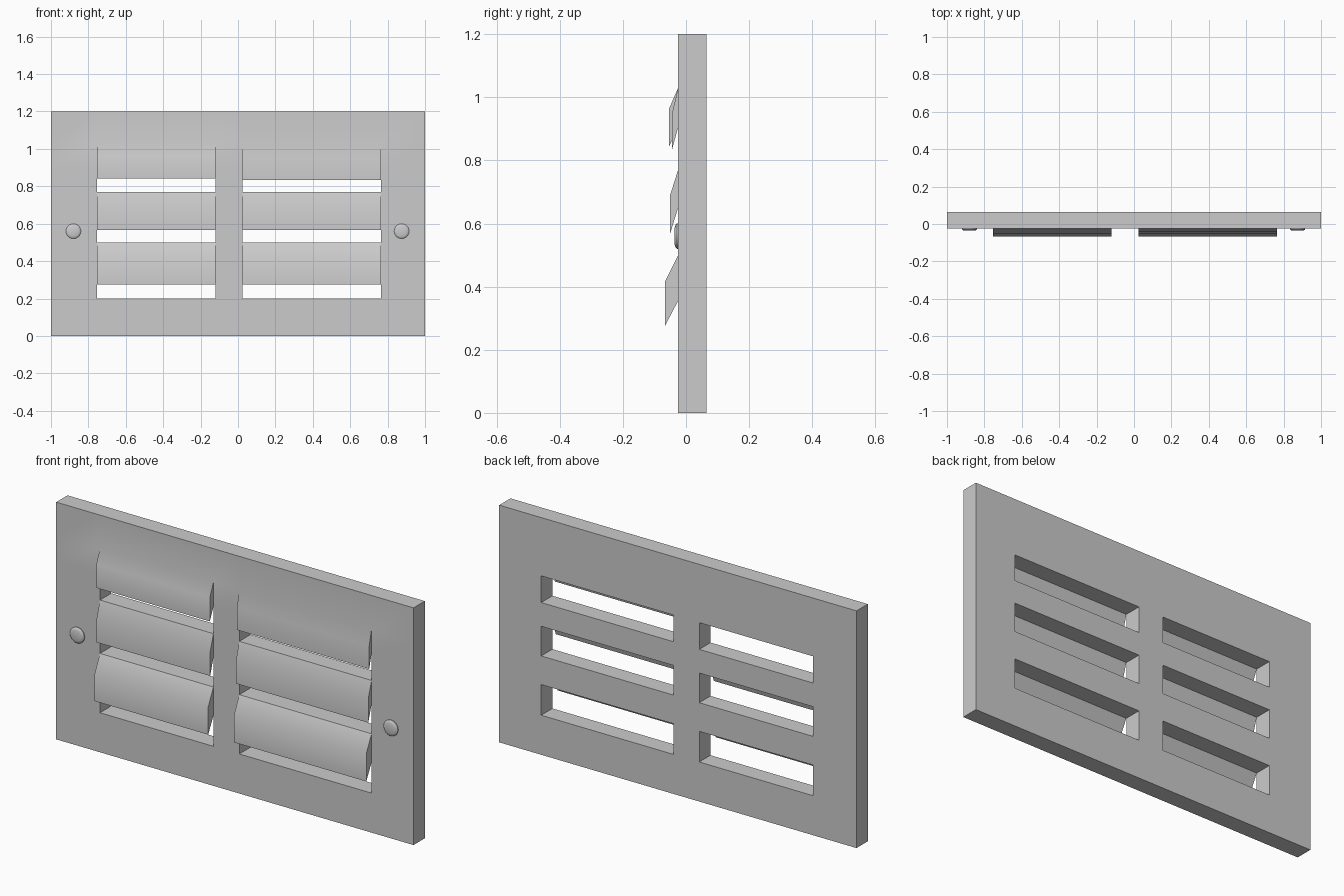
import bpy, bmesh, math

if "Cube" in bpy.data.objects:
    bpy.data.objects.remove(bpy.data.objects["Cube"])

FRONT, BACK = -0.025, 0.065
XS = [-1, -0.755, -0.12, 0.025, 0.765, 1]
ZS = [0, 0.2, 0.355, 0.5, 0.65, 0.77, 0.905, 1.03, 1.2]
COLS = (1, 3)            # columns holding louvers
SLOTS = (1, 3, 5)        # rows that are open slots (a louver sits above each)
# louver profiles: row -> (front y, upper crease z, lower lip z)
LOUVERS = {2: (-0.067, 0.415, 0.275), 4: (-0.051, 0.688, 0.566), 6: (-0.054, 0.963, 0.843)}


def finish(name, bm):
    bmesh.ops.remove_doubles(bm, verts=bm.verts, dist=0.0005)
    bmesh.ops.recalc_face_normals(bm, faces=bm.faces)
    mesh = bpy.data.meshes.new(name)
    bm.to_mesh(mesh)
    bm.free()
    ob = bpy.data.objects.new(name, mesh)
    bpy.context.collection.objects.link(ob)
    bpy.context.view_layer.objects.active = ob
    ob.select_set(True)
    bpy.ops.object.shade_smooth_by_angle(angle=math.radians(30))
    ob.select_set(False)
    return ob


# vent plate with slots and pressed louvers
bm = bmesh.new()


def face(*pts):
    bm.faces.new([bm.verts.new(p) for p in pts])


def strip(a, b, horizontal):
    """Side wall joining front and back along a-b (x, z points)."""
    face((a[0], FRONT, a[1]), (b[0], FRONT, b[1]), (b[0], BACK, b[1]), (a[0], BACK, a[1]))


def louver(x0, x1, z0, z1, y, zc, zl):
    profile = [(FRONT, z1), (y, zc), (y, zl), (FRONT, z0)]
    for (ya, za), (yb, zb) in zip(profile, profile[1:]):
        face((x0, ya, za), (x1, ya, za), (x1, yb, zb), (x0, yb, zb))
    for x in (x0, x1):
        face(*[(x, py, pz) for py, pz in profile])


def is_solid(i, j):
    inside = 0 <= i < len(XS) - 1 and 0 <= j < len(ZS) - 1
    return inside and not (i in COLS and j in SLOTS)


for i in range(len(XS) - 1):
    for j in range(len(ZS) - 1):
        if not is_solid(i, j):
            continue
        x0, x1, z0, z1 = XS[i], XS[i + 1], ZS[j], ZS[j + 1]
        face((x0, BACK, z0), (x1, BACK, z0), (x1, BACK, z1), (x0, BACK, z1))
        if i in COLS and j in LOUVERS:
            y, zc, zl = LOUVERS[j]
            if i == 3 and j == 6:          # top right louver is slightly shallower
                y, zc, zl = -0.044, 0.95, 0.835
            louver(x0, x1, z0, z1, y, zc, zl)
        else:
            face((x0, FRONT, z0), (x1, FRONT, z0), (x1, FRONT, z1), (x0, FRONT, z1))
        for di, dj, a, b in ((-1, 0, (x0, z0), (x0, z1)), (1, 0, (x1, z0), (x1, z1)),
                             (0, -1, (x0, z0), (x1, z0)), (0, 1, (x0, z1), (x1, z1))):
            if not is_solid(i + di, j + dj):
                strip(a, b, dj != 0)
finish("vent_plate", bm)

# screw heads
for side, sx in (("left", -0.88), ("right", 0.875)):
    sb = bmesh.new()
    rings = []
    for r, y in ((0.04, FRONT), (0.04, -0.029), (0.036, -0.033), (0.027, -0.036)):
        rings.append([sb.verts.new((sx + r * math.cos(k * math.tau / 24), y,
                                    0.56 + r * math.sin(k * math.tau / 24))) for k in range(24)])
    for a, b in zip(rings, rings[1:]):
        for k in range(24):
            n = (k + 1) % 24
            sb.faces.new((a[k], a[n], b[n], b[k]))
    sb.faces.new(rings[-1])
    finish(side + "_screw_head", sb)
